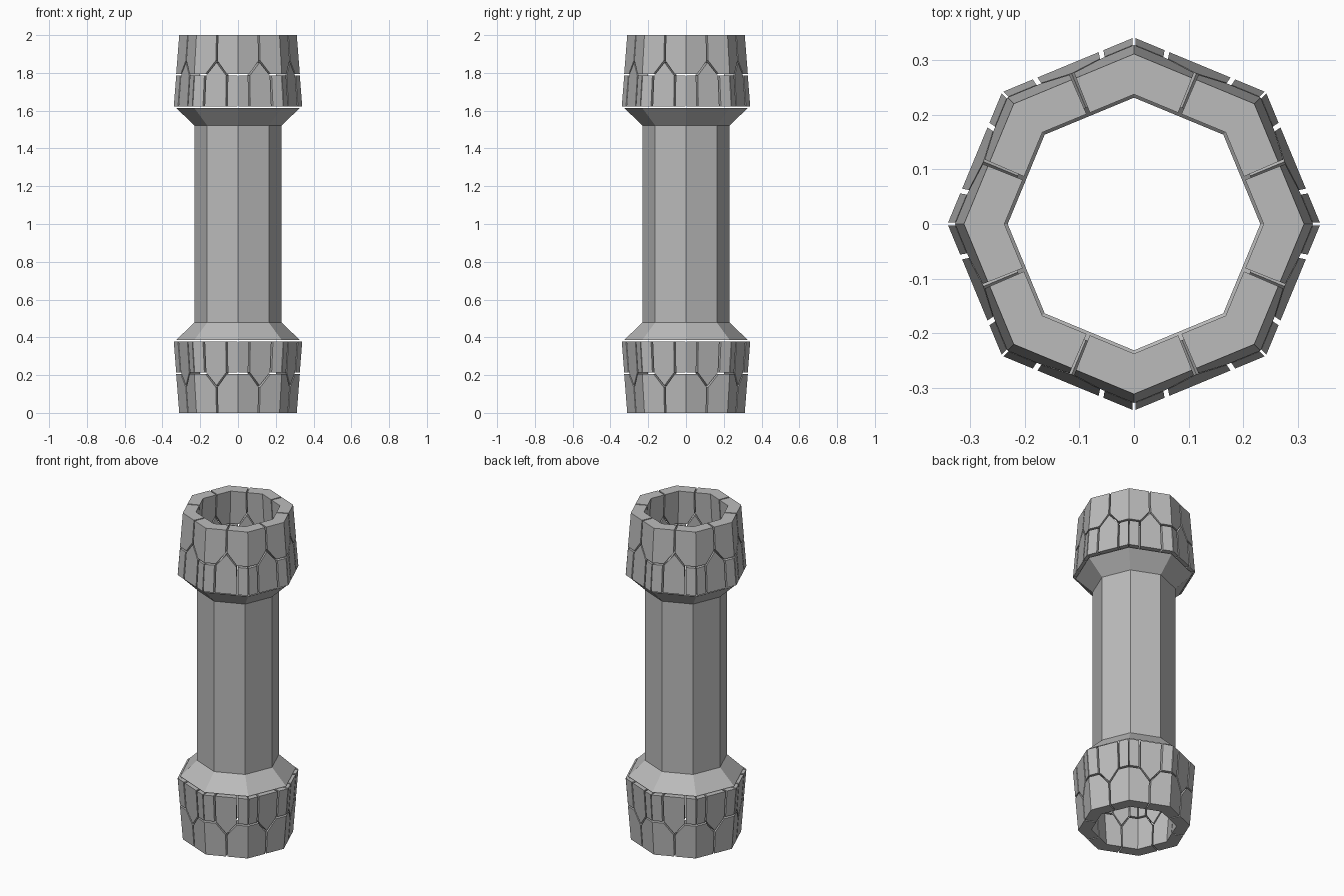
import bpy, bmesh, math
from mathutils import Vector

cube = bpy.data.objects.get("Cube")
if cube:
    bpy.data.objects.remove(cube, do_unlink=True)

SIDES = 8
THICK = 0.074          # how deep the armour plates are
LOW, SEAM, TOP = 1.623, 1.79, 2.0
PEAK, GAP = 1.86, 0.005
SLOT = 0.018           # half gap measured along a side

grey = bpy.data.materials.new("stone_grey")
grey.use_nodes = True
colour = (0.5, 0.5, 0.5, 1)
grey.diffuse_color = colour
grey.node_tree.nodes["Principled BSDF"].inputs["Base Color"].default_value = colour


def corner(i, r):
    a = math.tau * i / SIDES
    return Vector((r * math.cos(a), r * math.sin(a), 0))


def on_wall(s, z, depth):
    """Point on the tapered octagon; s counts sides around the ring."""
    r = 0.341 - 0.03 * (z - LOW) / (TOP - LOW) - depth
    i = math.floor(s)
    p = corner(i, r).lerp(corner(i + 1, r), s - i)
    p.z = z
    return p


def finish(bm, name, flip, solid=True):
    if flip:
        for v in bm.verts:
            v.co.z = TOP - v.co.z
        bmesh.ops.reverse_faces(bm, faces=bm.faces[:])
    if solid:
        bmesh.ops.recalc_face_normals(bm, faces=bm.faces[:])
    mesh = bpy.data.meshes.new(name)
    bm.to_mesh(mesh)
    bm.free()
    mesh.materials.append(grey)
    bpy.context.collection.objects.link(bpy.data.objects.new(name, mesh))


def add_plate(bm, outlines):
    """Thick plate from one or two flat outlines sharing a corner edge."""
    cache, edges = {}, {}

    def vert(p, depth):
        key = (p, depth)
        if key not in cache:
            cache[key] = bm.verts.new(on_wall(*p, depth))
        return cache[key]

    for outline in outlines:
        bm.faces.new([vert(p, 0) for p in outline])
        bm.faces.new([vert(p, THICK) for p in reversed(outline)])
        for a, b in zip(outline, outline[1:] + outline[:1]):
            pair = frozenset((a, b))
            edges[pair] = None if pair in edges else (a, b)
    for edge in edges.values():
        if edge:
            a, b = edge
            bm.faces.new([vert(a, 0), vert(a, THICK), vert(b, THICK), vert(b, 0)])


def half_rim(i, d):
    """Half of an upper plate, from the corner to the middle of a side."""
    pts = [(0, TOP), (.5 - SLOT, TOP), (.5 - SLOT, PEAK + GAP),
           (.26, SEAM + GAP), (0, SEAM + GAP)]
    return [(i + d * s, z) for s, z in pts]


for end, flip in (("top", False), ("bottom", True)):
    rim, shield, slab = bmesh.new(), bmesh.new(), bmesh.new()
    for i in range(SIDES):
        # Upper plates fold round each corner
        add_plate(rim, [half_rim(i, 1), half_rim(i, -1)])
        # Pointed plate in the middle of each side
        a, b = i + .25 + SLOT, i + .75 - SLOT
        add_plate(shield, [[(a, LOW), (b, LOW), (b, SEAM - GAP),
                            (i + .5, PEAK - GAP), (a, SEAM - GAP)]])
        # Narrow plates beside each corner
        for a, b in ((.01, .25 - SLOT), (.75 + SLOT, .99)):
            add_plate(slab, [[(i + a, LOW), (i + b, LOW),
                              (i + b, SEAM - GAP), (i + a, SEAM - GAP)]])
    finish(rim, end + "_rim_plates", flip)
    finish(shield, end + "_pointed_plates", flip)
    finish(slab, end + "_corner_plates", flip)

# Open octagonal tube with a flared collar at both ends
bm = bmesh.new()
profile = [(.326, .387), (.231, .478), (.231, 1.522), (.326, 1.613)]
rings = [[bm.verts.new(corner(i, r) + Vector((0, 0, z))) for i in range(SIDES)]
         for r, z in profile]
for low, high in zip(rings, rings[1:]):
    for i in range(SIDES):
        j = (i + 1) % SIDES
        bm.faces.new([low[i], low[j], high[j], high[i]])
finish(bm, "handle_tube", False, solid=False)
